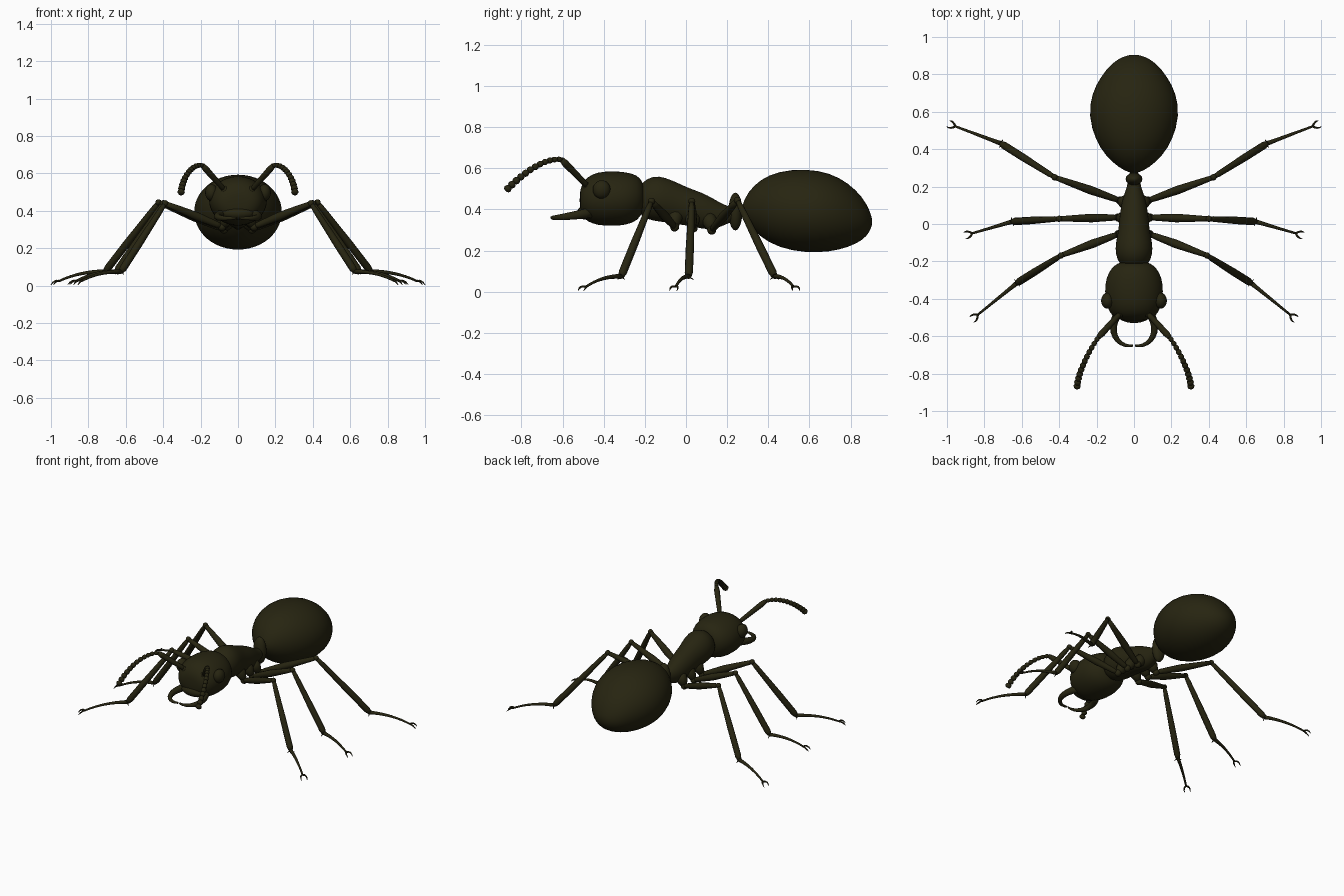
import bpy, bmesh, math
from mathutils import Vector

cube = bpy.data.objects.get("Cube")
if cube:
    bpy.data.objects.remove(cube)

shell = bpy.data.materials.new("dark_olive_shell")
shell.use_nodes = True
COLOR = (0.02, 0.018, 0.0055, 1)
shell.diffuse_color = COLOR
bsdf = shell.node_tree.nodes["Principled BSDF"]
bsdf.inputs["Base Color"].default_value = COLOR
bsdf.inputs["Roughness"].default_value = 0.6


def finish(name, bm, subdiv=0):
    bmesh.ops.recalc_face_normals(bm, faces=bm.faces)
    for f in bm.faces:
        f.smooth = True
    mesh = bpy.data.meshes.new(name)
    bm.to_mesh(mesh)
    bm.free()
    mesh.materials.append(shell)
    ob = bpy.data.objects.new(name, mesh)
    bpy.context.collection.objects.link(ob)
    if subdiv:
        mod = ob.modifiers.new("smooth", "SUBSURF")
        mod.levels = mod.render_levels = subdiv
    return ob


def loft(name, points, radii, sides=10, subdiv=0):
    """Skin rings along a path; each radius is a number or (sideways, upward)."""
    bm = bmesh.new()
    pts = [Vector(p) for p in points]
    rings = []
    for i, p in enumerate(pts):
        t = (pts[min(i + 1, len(pts) - 1)] - pts[max(i - 1, 0)]).normalized()
        side = t.cross(Vector((0, 0, 1))).normalized()
        up = side.cross(t)
        r = radii[i]
        rx, rz = r if isinstance(r, tuple) else (r, r)
        ring = []
        for k in range(sides):
            a = math.tau * k / sides
            ring.append(bm.verts.new(p + side * rx * math.cos(a) + up * rz * math.sin(a)))
        rings.append(ring)
    for a, b in zip(rings, rings[1:]):
        for k in range(sides):
            n = (k + 1) % sides
            bm.faces.new((a[k], a[n], b[n], b[k]))
    bm.faces.new(rings[0])
    bm.faces.new(rings[-1])
    return finish(name, bm, subdiv)


def body(name, stations):
    """Body section from (y, bottom z, top z, half width) stations."""
    bm_pts = [(0, y, (lo + hi) / 2) for y, lo, hi, w in stations]
    ob = loft(name, [(0, p[1], 0) for p in bm_pts],
              [(w, (hi - lo) / 2) for y, lo, hi, w in stations], 24, 1)
    # Shift each upright ring to its own height
    for i, p in enumerate(bm_pts):
        for v in ob.data.vertices[i * 24:(i + 1) * 24]:
            v.co.z += p[2]
    return ob


def ball(name, center, size):
    bm = bmesh.new()
    bmesh.ops.create_uvsphere(bm, u_segments=16, v_segments=10, radius=1)
    for v in bm.verts:
        v.co = Vector(center) + v.co * Vector(size)
    return finish(name, bm)


def bezier(points, t):
    pts = [Vector(p) for p in points]
    while len(pts) > 1:
        pts = [a.lerp(b, t) for a, b in zip(pts, pts[1:])]
    return pts[0]


# Body sections
body("abdomen", [
    (.272, .385, .42, .02), (.30, .33, .485, .08), (.36, .265, .548, .15),
    (.45, .212, .588, .21), (.58, .187, .601, .246), (.70, .192, .58, .228),
    (.79, .215, .53, .178), (.86, .25, .46, .12), (.893, .29, .395, .065),
    (.905, .325, .355, .02)])
body("thorax", [
    (-.235, .41, .48, .04), (-.222, .365, .53, .075), (-.16, .343, .567, .102),
    (-.10, .338, .557, .098), (-.03, .325, .525, .083), (.02, .32, .502, .08),
    (.08, .305, .482, .072), (.13, .302, .455, .062), (.18, .32, .425, .045),
    (.22, .34, .41, .032), (.29, .36, .42, .028)])
body("head", [
    (-.20, .42, .49, .05), (-.21, .385, .535, .09), (-.235, .345, .568, .122),
    (-.29, .323, .583, .152), (-.36, .318, .588, .158), (-.43, .322, .583, .15),
    (-.48, .34, .56, .128), (-.508, .37, .52, .095), (-.517, .41, .48, .05)])
ball("waist_node", (0, .24, .39), (.045, .034, .092))
ball("neck", (0, -.21, .45), (.06, .05, .06))
ball("mouth_plate", (0, -.485, .385), (.09, .045, .035))

# Leg joints: hip, hip end, knee, ankle, foot
LEGS = {
    "front": [(.03, -.05, .40), (.085, -.055, .315), (.39, -.168, .44), (.625, -.315, .075), (.835, -.485, .025)],
    "middle": [(.03, .03, .39), (.085, .035, .31), (.40, .028, .44), (.65, .013, .075), (.865, -.05, .025)],
    "rear": [(.03, .11, .37), (.075, .125, .30), (.425, .25, .445), (.71, .43, .075), (.955, .522, .025)],
}

for side, s in (("left", 1), ("right", -1)):
    def flip(p):
        return Vector((p[0] * s, p[1], p[2]))

    for leg, joints in LEGS.items():
        name = f"{side}_{leg}"
        hip, root, knee, ankle, foot = map(flip, joints)
        # Hip, thigh and shin
        loft(name + "_hip", [hip, hip.lerp(root, .5), root], [.035, .036, .018], 12)
        ball(name + "_hip_joint", root, (.022, .022, .022))
        loft(name + "_thigh", [root.lerp(knee, t) for t in (0, .1, .45, .8, 1)],
             [.012, .017, .023, .017, .013])
        ball(name + "_knee", knee, (.017, .017, .017))
        loft(name + "_shin", [knee.lerp(ankle, t) for t in (0, .1, .6, .95, 1)],
             [.011, .015, .02, .02, .014])
        # Slender arched foot
        mid = ankle.lerp(foot, .55) + Vector((0, 0, .03))
        path = [bezier((ankle, mid, foot), i / 8) for i in range(9)]
        loft(name + "_foot", path, [.013, .011, .010, .009, .0085, .0075, .007, .0065, .006], 8)
        # Paired claws and ankle spurs
        out = (foot - ankle)
        out.z = 0
        out.normalize()
        across = Vector((-out.y, out.x, 0))
        for tag, d in (("a", 1), ("b", -1)):
            bend = foot + out * .02 + across * d * .024 + Vector((0, 0, .008))
            tip = foot + out * .042 + across * d * .018 + Vector((0, 0, -.021))
            loft(f"{name}_claw_{tag}", [bezier((foot, bend, tip), i / 4) for i in range(5)],
                 [.006, .0055, .005, .004, .001], 6)
            loft(f"{name}_spur_{tag}", [ankle, ankle + across * d * .024 + Vector((0, 0, -.016))],
                 [.006, .001], 6)

    # Eye
    ball(side + "_eye", flip((.142, -.41, .497)), (.034, .043, .045))

    # Curved jaw
    jaw = [flip(p) for p in ((.075, -.46, .385), (.155, -.57, .365), (.085, -.665, .355), (.006, -.65, .362))]
    loft(side + "_jaw", [bezier(jaw, i / 10) for i in range(11)],
         [(.024 - .0018 * i, .026 - .002 * i) for i in range(11)], 10)

    # Antenna: socket, long base and a beaded whip
    socket, elbow = flip((.07, -.475, .51)), flip((.19, -.605, .643))
    ball(side + "_antenna_socket", socket, (.024, .024, .024))
    loft(side + "_antenna_base", [socket.lerp(elbow, t) for t in (0, .15, .85, 1)],
         [.012, .014, .018, .013])
    whip = [elbow, flip((.25, -.69, .655)), flip((.30, -.80, .57)), flip((.305, -.875, .492))]
    for i in range(12):
        p, q = bezier(whip, i / 12), bezier(whip, (i + 1) / 12)
        r = .0125 + .0005 * i
        loft(f"{side}_antenna_bead_{i + 1}", [p.lerp(q, t) for t in (0, .25, .6, .9, 1.05)],
             [r * .6, r * .95, r * 1.1, r * .9, r * .5])
